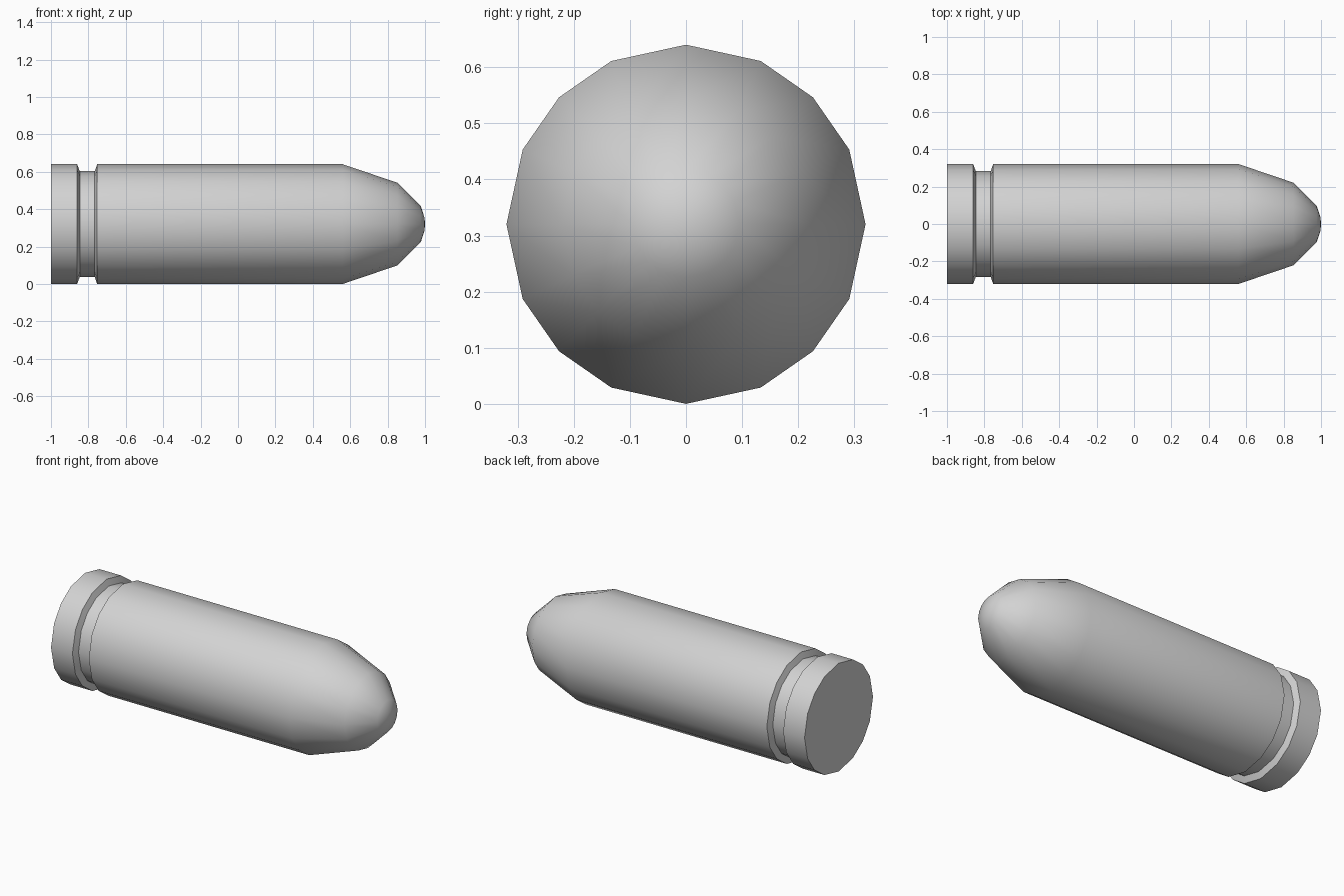
import bpy
import bmesh
from math import sin, cos, radians

cube = bpy.data.objects.get("Cube")
if cube:
    bpy.data.objects.remove(cube, do_unlink=True)

# Plain grey metal
metal = bpy.data.materials.new("grey metal")
metal.use_nodes = True
colour = (0.65, 0.65, 0.65, 1)
metal.diffuse_color = colour
metal.node_tree.nodes["Principled BSDF"].inputs["Base Color"].default_value = colour

# Sixteen sides, slightly uneven within each quarter turn
AXIS_Z = 0.32
ANGLES = [radians(quarter * 90 + a) for quarter in range(4) for a in (0, 24.6, 45, 65.4)]

# Lengthwise profile (x, radius): base rim, groove, body, tapered nose
PROFILE = [(-1, 0.32), (-0.86, 0.32), (-0.846, 0.283), (-0.766, 0.283), (-0.753, 0.32),
           (0.56, 0.32), (0.852, 0.221), (0.978, 0.095), (0.997, 0.035)]


def lathe(name, profile, tip):
    bm = bmesh.new()
    rings = [[bm.verts.new((x, r * cos(a), AXIS_Z + r * sin(a))) for a in ANGLES]
             for x, r in profile]
    n = len(ANGLES)
    for low, high in zip(rings, rings[1:]):
        for i in range(n):
            j = (i + 1) % n
            bm.faces.new((low[i], low[j], high[j], high[i]))
    # Flat base and pointed end
    bm.faces.new(rings[0])
    end = bm.verts.new((tip, 0, AXIS_Z))
    for i in range(n):
        bm.faces.new((rings[-1][i], rings[-1][(i + 1) % n], end))
    bmesh.ops.recalc_face_normals(bm, faces=bm.faces)
    mesh = bpy.data.meshes.new(name)
    bm.to_mesh(mesh)
    bm.free()
    mesh.materials.append(metal)
    obj = bpy.data.objects.new(name, mesh)
    bpy.context.collection.objects.link(obj)
    return obj


shell = lathe("grooved_shell", PROFILE, 1.0)
bpy.ops.object.select_all(action="DESELECT")
shell.select_set(True)
bpy.context.view_layer.objects.active = shell
bpy.ops.object.shade_smooth_by_angle(angle=radians(40))
